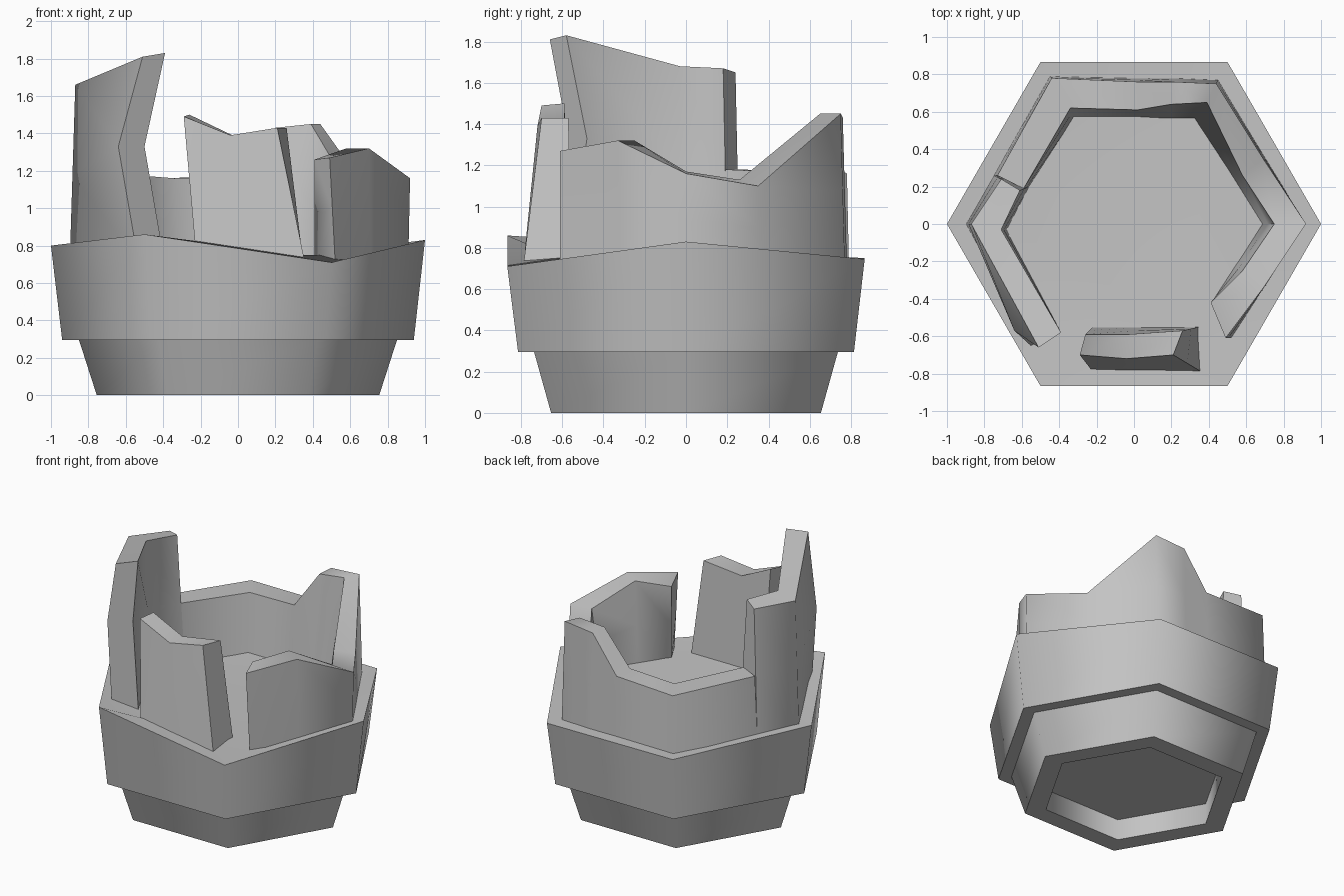
import bpy, bmesh, math
from mathutils import Vector

cube = bpy.data.objects.get("Cube")
if cube:
    bpy.data.objects.remove(cube, do_unlink=True)

stone = bpy.data.materials.new("grey_stone")
stone.use_nodes = True
GREY = (0.55, 0.55, 0.55, 1)
stone.diffuse_color = GREY
stone.node_tree.nodes["Principled BSDF"].inputs["Base Color"].default_value = GREY


def finish(bm, name):
    bmesh.ops.recalc_face_normals(bm, faces=bm.faces)
    mesh = bpy.data.meshes.new(name)
    bm.to_mesh(mesh)
    bm.free()
    mesh.materials.append(stone)
    obj = bpy.data.objects.new(name, mesh)
    bpy.context.collection.objects.link(obj)
    bpy.ops.object.select_all(action="DESELECT")
    obj.select_set(True)
    bpy.context.view_layer.objects.active = obj
    bpy.ops.object.shade_smooth_by_angle(angle=math.radians(66))
    return obj


def loft(bm, loops):
    """Bridge closed loops of points and cap both ends."""
    rings = [[bm.verts.new(p) for p in loop] for loop in loops]
    n = len(rings[0])
    for a, b in zip(rings, rings[1:]):
        for i in range(n):
            j = (i + 1) % n
            bm.faces.new((a[i], a[j], b[j], b[i]))
    bm.faces.new(rings[0])
    bm.faces.new(rings[-1])


def hexagon(radius, heights):
    return [(radius * math.cos(i * math.pi / 3), radius * math.sin(i * math.pi / 3), z)
            for i, z in enumerate(heights)]


# Hexagonal base: hollow foot, wider collar with an uneven rim, flat floor
rim = (0.83, 0.745, 0.75, 0.80, 0.86, 0.71)
profile = [(0.61, 0.15), (0.61, 0), (0.755, 0), (0.85, 0.295), (0.94, 0.295)]
rings = [hexagon(r, [z] * 6) for r, z in profile]
rings += [hexagon(1.0, rim), hexagon(0.70, [0.75] * 6)]
bm = bmesh.new()
loft(bm, rings)
finish(bm, "tower_base")

FOOT = 0.70  # wall feet are sunk slightly into the floor


def section(outer_foot, outer_top, inner_foot, inner_top, mids=None):
    """Cross-section of a wall, with a middle row that may be pushed in."""
    of, inf = Vector((*outer_foot, FOOT)), Vector((*inner_foot, FOOT))
    ot, it = Vector(outer_top), Vector(inner_top)
    om, im = mids or ((of + ot) / 2, (inf + it) / 2)
    return [of, om, ot, it, im, inf]


def wall(name, sections):
    bm = bmesh.new()
    loft(bm, sections)
    return finish(bm, name)


# Tall broken wall with a notched end
wall("tall_wall", [
    section((-.53, -.67), (-.51, -.66, 1.81), (-.39, -.57), (-.39, -.58, 1.83),
            ((-.64, -.57, 1.33), (-.50, -.48, 1.33))),
    section((-.90, 0), (-.87, 0, 1.66), (-.68, -.03), (-.71, -.03, 1.68)),
    section((-.75, .26), (-.71, .24, 1.65), (-.56, .20), (-.61, .18, 1.67)),
])

# Low broken wall running around the back and the left side
wall("low_wall", [
    section((-.75, .26), (-.73, .26, 1.18), (-.56, .20), (-.59, .19, 1.18)),
    section((-.45, .79), (-.44, .78, 1.16), (-.32, .57), (-.34, .62, 1.16)),
    section((.02, .78), (.02, .76, 1.17), (.02, .57), (.02, .61, 1.17)),
    section((.21, .78), (.21, .76, 1.43), (.20, .56), (.20, .64, 1.43)),
    section((.45, .77), (.44, .75, 1.45), (.32, .56), (.39, .65, 1.45)),
    section((.70, .36), (.69, .35, 1.10), (.53, .24), (.58, .26, 1.13)),
    section((.91, 0), (.92, 0, 1.16), (.68, 0), (.75, 0, 1.17)),
    section((.71, -.32), (.70, -.33, 1.32), (.54, -.22), (.58, -.25, 1.32)),
    section((.52, -.61), (.49, -.61, 1.27), (.41, -.42), (.41, -.42, 1.26)),
])

# Free-standing slab at the front
wall("front_wall", [
    section((-.22, -.79), (-.29, -.70, 1.49), (-.22, -.55), (-.26, -.59, 1.50)),
    section((.05, -.79), (-.04, -.72, 1.39), (.05, -.55), (-.03, -.59, 1.39)),
    section((.36, -.79), (.21, -.70, 1.43), (.35, -.55), (.26, -.57, 1.43)),
])
